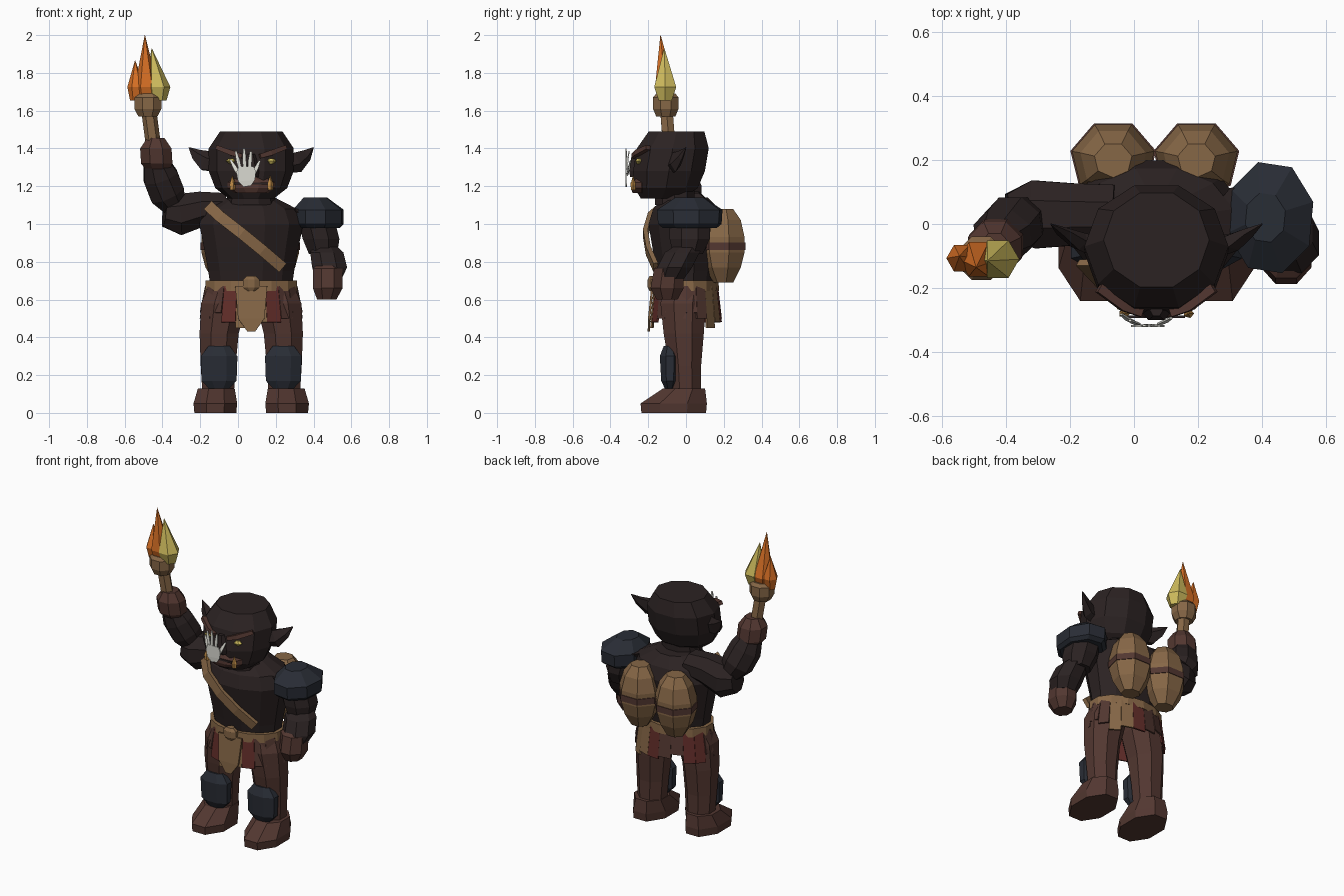
import bpy, bmesh, math
from mathutils import Vector

cube = bpy.data.objects.get("Cube")
if cube:
    bpy.data.objects.remove(cube, do_unlink=True)

CX = 0.07  # body centre line


def material(name, r, g, b):
    m = bpy.data.materials.new(name)
    m.use_nodes = True
    m.diffuse_color = (r, g, b, 1)
    bsdf = next(n for n in m.node_tree.nodes if n.type == 'BSDF_PRINCIPLED')
    bsdf.inputs["Base Color"].default_value = (r, g, b, 1)
    bsdf.inputs["Roughness"].default_value = 0.9
    return m


SKIN = material("dark_skin", 0.024, 0.016, 0.016)
BROWN = material("brown_leather", 0.085, 0.038, 0.030)
TAN = material("tan_leather", 0.24, 0.135, 0.062)
SLATE = material("slate_armour", 0.022, 0.026, 0.036)
RED = material("dark_red_cloth", 0.12, 0.026, 0.022)
ORANGE = material("orange_flame", 0.68, 0.16, 0.018)
YELLOW = material("yellow_flame", 0.62, 0.50, 0.11)
WHITE = material("white_paint", 0.70, 0.70, 0.64)
IVORY = material("tusk_ochre", 0.50, 0.25, 0.06)


def finish(name, bm, mats, thick=0):
    bmesh.ops.recalc_face_normals(bm, faces=bm.faces[:])
    me = bpy.data.meshes.new(name)
    bm.to_mesh(me)
    bm.free()
    for m in mats:
        me.materials.append(m)
    ob = bpy.data.objects.new(name, me)
    bpy.context.collection.objects.link(ob)
    if thick:
        s = ob.modifiers.new("thickness", 'SOLIDIFY')
        s.thickness = thick
        s.offset = 0
    return ob


def loft(name, rings, n, mat, upright=True, phase=0.0):
    """Skin n-sided rings (x, y, z, width radius, depth radius) along a path."""
    bm = bmesh.new()
    loops = []
    for i, (x, y, z, ru, rv) in enumerate(rings):
        t = Vector((0, 0, 1))
        if not upright:
            a, b = rings[max(i - 1, 0)], rings[min(i + 1, len(rings) - 1)]
            t = (Vector(b[:3]) - Vector(a[:3])).normalized()
        u = Vector((0, 1, 0)).cross(t).normalized()
        v = t.cross(u)
        angles = [2 * math.pi * (k + phase) / n for k in range(n)]
        loops.append([bm.verts.new(Vector((x, y, z)) + u * ru * math.cos(a) + v * rv * math.sin(a))
                      for a in angles])
    for a, b in zip(loops, loops[1:]):
        for k in range(n):
            j = (k + 1) % n
            bm.faces.new((a[k], a[j], b[j], b[k]))
    bm.faces.new(loops[0][::-1])
    bm.faces.new(loops[-1])
    return finish(name, bm, [mat])


def strip(name, pts, widths, mat, thick):
    """Flat band along a path, widened in the front plane."""
    bm = bmesh.new()
    rows = []
    for i, p in enumerate(pts):
        d = Vector(pts[min(i + 1, len(pts) - 1)]) - Vector(pts[max(i - 1, 0)])
        side = Vector((d.z, 0, -d.x)).normalized() * widths[i]
        rows.append([bm.verts.new(Vector(p) + side), bm.verts.new(Vector(p) - side)])
    for a, b in zip(rows, rows[1:]):
        bm.faces.new((a[0], a[1], b[1], b[0]))
    return finish(name, bm, [mat], thick)


def column(cx, cy, rows):
    return [(cx, cy, z, ru, rv) for z, ru, rv in rows]


# Torso, neck and head
loft("torso", column(CX, 0, [(.64, .22, .14), (.75, .235, .16), (.88, .26, .185),
                             (1.0, .285, .205), (1.08, .25, .18), (1.14, .13, .12)]), 12, SKIN, phase=.5)
loft("neck", column(CX, -.06, [(1.1, .13, .11), (1.2, .12, .11)]), 10, SKIN)
loft("head", [(CX, -.13, 1.135, .12, .115), (CX, -.105, 1.19, .19, .175), (CX, -.09, 1.28, .225, .2),
              (CX, -.07, 1.40, .225, .2), (CX, -.05, 1.49, .165, .155)], 10, SKIN)
loft("nose", column(CX, -.27, [(1.25, .045, .03), (1.28, .05, .035), (1.37, .02, .02)]), 6, SKIN)
loft("lips", column(CX, -.235, [(1.165, .09, .05), (1.19, .125, .06), (1.22, .125, .058),
                                (1.245, .1, .045)]), 10, BROWN)
strip("mouth_line", [(CX - .09, -.29, 1.215), (CX + .09, -.29, 1.215)], [.006, .006], SKIN, .008)

for s, side in ((-1, "right"), (1, "left")):
    def X(d):
        return CX + s * d

    # Face details
    loft(side + "_ear", [(X(.19), -.07, 1.32, .05, .035), (X(.24), -.055, 1.33, .06, .03),
                         (X(.29), -.025, 1.365, .035, .015), (X(.33), 0, 1.405, .002, .002)], 5, SKIN, False)
    loft(side + "_eye", column(X(.105), -.25, [(1.318, .01, .01), (1.333, .03, .02), (1.348, .012, .01)]), 6, YELLOW)
    loft(side + "_brow", [(X(.045), -.275, 1.358, .016, .022), (X(.10), -.255, 1.375, .02, .025),
                          (X(.18), -.2, 1.405, .016, .02)], 4, BROWN, False, .5)
    loft(side + "_tusk", column(X(.1), -.28, [(1.18, .014, .012), (1.21, .018, .014), (1.255, .002, .002)]), 5, IVORY)

    # Legs, knee pads and boots
    loft(side + "_leg", [(X(.175), 0, .1, .09, .085), (X(.175), -.005, .25, .1, .092),
                         (X(.17), -.012, .42, .112, .115), (X(.145), -.015, .58, .13, .13),
                         (X(.125), 0, .67, .11, .125)], 8, BROWN, phase=.5)
    loft(side + "_knee_pad", column(X(.17), -.085, [(.13, .06, .03), (.17, .1, .05), (.3, .105, .058),
                                                    (.355, .06, .035)]), 8, SLATE, phase=.5)
    loft(side + "_boot", [(X(.19), -.065, 0, .12, .185), (X(.19), -.065, .05, .125, .19),
                          (X(.185), -.01, .13, .105, .12)], 8, BROWN, phase=.5)

    # Barrel packs on the back
    px, py = X(.13) - .005, .2
    loft(side + "_pack", column(px, py, [(.69, .06, .055), (.77, .11, .1), (.85, .132, .122),
                                         (.93, .132, .122), (1.02, .105, .1), (1.08, .06, .055)]), 7, TAN, phase=.25)
    loft(side + "_pack_band", column(px, py, [(.862, .137, .127), (.902, .137, .127)]), 7, BROWN, phase=.25)

# Painted hand on the face: palm plus fanned fingers
def paint_y(x):
    return -.318 + 5 * (x - .045) ** 2


strip("painted_palm", [(.05, -.316, 1.20), (.045, -.318, 1.23), (.043, -.318, 1.275), (.043, -.318, 1.305)],
      [.02, .045, .052, .04], WHITE, .006)
for i, (bx, bz, tx, tz) in enumerate([(.005, 1.26, -.04, 1.34), (.012, 1.29, -.012, 1.385), (.035, 1.3, .032, 1.4),
                                      (.06, 1.295, .068, 1.385), (.08, 1.26, .115, 1.335)]):
    mx, mz = (bx + tx) / 2, (bz + tz) / 2
    strip("painted_finger_%d" % (i + 1), [(bx, paint_y(bx), bz), (mx, paint_y(mx), mz), (tx, paint_y(tx), tz)],
          [.009, .01, .005], WHITE, .006)

# Belt, buckle and chest strap
loft("belt", column(CX, 0, [(.645, .25, .175), (.7, .248, .172)]), 14, TAN, phase=.5)
loft("buckle", column(CX, -.175, [(.645, .025, .02), (.665, .048, .03), (.705, .048, .03), (.725, .025, .02)]), 8, TAN, phase=.5)
strip("chest_strap", [(-.155, -.12, 1.095), (-.09, -.19, 1.035), (.02, -.215, .95), (.13, -.2, .86), (.235, -.16, .77)],
      [.03] * 5, TAN, .025)

# Skirt: a ring of hanging cloth panels
bm = bmesh.new()
pattern = "bbttrbbrrbbbbrttrbbb"
drop = {"b": .5, "r": .48, "t": .45}


def skirt_point(k, rx, ry, z):
    a = 2 * math.pi * k / len(pattern)
    return bm.verts.new((CX + rx * math.cos(a), ry * math.sin(a), z))


for k, c in enumerate(pattern):
    low = drop[c] + (.03 if k % 3 == 0 else 0)
    f = bm.faces.new([skirt_point(k, .24, .165, .67), skirt_point(k + 1, .24, .165, .67),
                      skirt_point(k + 1, .268, .185, low), skirt_point(k, .268, .185, low)])
    f.material_index = "brt".index(c)
finish("skirt", bm, [BROWN, RED, TAN], .01)
strip("front_loincloth", [(CX, -.178, .67), (CX, -.195, .5), (CX, -.197, .43)], [.085, .07, .02], TAN, .012)

# Left arm with shoulder guard
loft("left_upper_arm", [(.33, .02, 1.08, .08, .1), (.42, .02, 1.0, .105, .115), (.44, .02, .92, .105, .115),
                        (.45, .01, .84, .08, .085)], 8, SKIN, phase=.5)
loft("left_forearm", [(.46, .015, .89, .06, .07), (.47, -.02, .85, .095, .1), (.485, -.06, .77, .1, .1),
                      (.48, -.085, .71, .075, .08)], 8, SKIN, phase=.5)
loft("left_hand", [(.475, -.085, .785, .06, .06), (.475, -.09, .765, .085, .085), (.475, -.1, .66, .085, .095),
                   (.47, -.1, .6, .055, .06)][::-1], 8, BROWN, phase=.5)
loft("shoulder_guard", [(.425, .02, .98, .12, .15), (.425, .02, 1.0, .14, .175), (.425, .02, 1.075, .14, .18),
                        (.41, .02, 1.14, .065, .08)], 8, SLATE, phase=.35)

# Raised right arm
loft("right_upper_arm", [(-.06, .03, 1.09, .08, .1), (-.19, .03, 1.08, .1, .105), (-.31, .03, 1.05, .118, .115),
                         (-.39, .02, 1.06, .08, .08)], 8, SKIN, False, .5)
loft("right_forearm", [(-.34, .02, 1.1, .07, .07), (-.375, 0, 1.16, .1, .095), (-.41, -.035, 1.25, .1, .09),
                       (-.435, -.06, 1.33, .07, .07)], 8, SKIN, False, .5)
loft("right_hand", [(-.425, -.055, 1.29, .07, .07), (-.43, -.065, 1.32, .09, .088), (-.435, -.075, 1.4, .09, .088),
                    (-.435, -.08, 1.455, .05, .055)], 8, BROWN, phase=.5)

# Torch
loft("torch_handle", [(-.44, -.085, 1.36, .04, .038), (-.475, -.105, 1.62, .04, .038)], 6, TAN, False)
loft("torch_cup", column(-.477, -.107, [(1.57, .055, .055), (1.61, .077, .073), (1.67, .077, .073),
                                        (1.69, .06, .055)]), 8, TAN, phase=.5)
for name, x, y, r, tip, mat in [("tall_flame", -.485, -.11, .062, (-.493, -.135, 2.0), ORANGE),
                                ("short_flame", -.538, -.107, .048, (-.545, -.1, 1.865), ORANGE),
                                ("yellow_flame", -.425, -.11, .067, (-.457, -.115, 1.93), YELLOW)]:
    loft(name, [(x, y, 1.655, r * .7, r * .6), (x, y, 1.725, r, r), tip + (.001, .001)], 6, mat)
